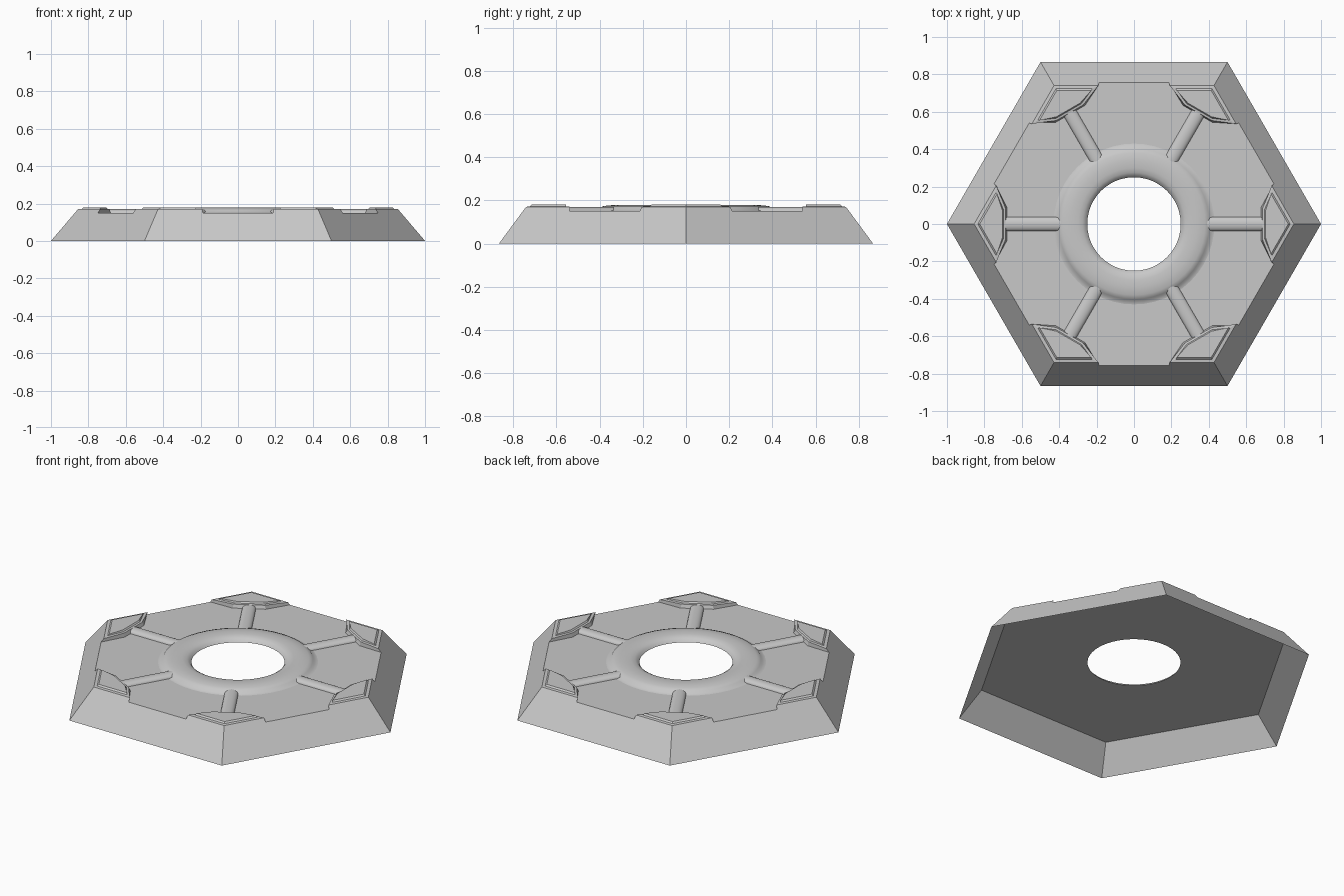
import bpy, bmesh
from math import cos, sin, pi, radians, sqrt
from mathutils import Matrix

cube = bpy.data.objects.get("Cube")
if cube:
    bpy.data.objects.remove(cube, do_unlink=True)

grey = bpy.data.materials.new("plain grey")
grey.use_nodes = True
grey.diffuse_color = (0.58, 0.58, 0.58, 1)
grey.node_tree.nodes["Principled BSDF"].inputs["Base Color"].default_value = (0.58, 0.58, 0.58, 1)

DECK = 0.15          # deck height
SLOPE = 0.853        # how fast the hexagon radius shrinks with height
SEGS = 48


def loft(name, rows, closed=True, cap=False, smooth=False, turn=0):
    """Skin a list of point rows into one surface."""
    bm = bmesh.new()
    loops = [[bm.verts.new(p) for p in row] for row in rows]
    n = len(rows[0])
    for a, b in zip(loops, loops[1:]):
        for i in range(n if closed else n - 1):
            j = (i + 1) % n
            bm.faces.new((a[i], a[j], b[j], b[i])).smooth = smooth
    if cap:
        bm.faces.new(loops[-1])
    bmesh.ops.rotate(bm, verts=bm.verts, matrix=Matrix.Rotation(turn, 3, 'Z'))
    mesh = bpy.data.meshes.new(name)
    bm.to_mesh(mesh)
    bm.free()
    mesh.materials.append(grey)
    obj = bpy.data.objects.new(name, mesh)
    bpy.context.collection.objects.link(obj)
    return obj


def circle(r, z):
    return [(r * cos(2 * pi * i / SEGS), r * sin(2 * pi * i / SEGS), z) for i in range(SEGS)]


def hexagon(z):
    """Hexagon row at height z, sampled at the same angles as circle()."""
    row = []
    for i in range(SEGS):
        a = 2 * pi * i / SEGS
        r = (1 - SLOPE * z) * cos(pi / 6) / cos(a % (pi / 3) - pi / 6)
        row.append((r * cos(a), r * sin(a), z))
    return row


# Open-bottomed shell: sloped sides and deck with a round hole
loft("hexagon_shell", [hexagon(0), hexagon(DECK), circle(0.25, DECK)])

# Rounded ring around the hole
ring = [(0.43, 0.15), (0.412, 0.154), (0.403, 0.165), (0.38, 0.174), (0.34, 0.178),
        (0.30, 0.177), (0.275, 0.172), (0.26, 0.163), (0.25, 0.15)]
loft("centre_ring", [circle(r, z) for r, z in ring], smooth=True)


def corner_row(z, tip, arm, inner_x, inner_y):
    """Five-sided outline pointing along +x, its outer sides parallel to the hexagon."""
    ax = tip - arm / sqrt(3)
    return [(tip, 0, z), (ax, arm, z), (inner_x, inner_y, z),
            (inner_x, -inner_y, z), (ax, -arm, z)]


# Stepped corner blocks and half-round spokes
block = [corner_row(DECK, 1 - SLOPE * DECK, 0.215, 0.68, 0.09),
         corner_row(0.17, 1 - SLOPE * 0.17, 0.205, 0.687, 0.083),
         corner_row(0.172, 0.835, 0.168, 0.698, 0.078),
         corner_row(0.18, 0.825, 0.16, 0.704, 0.073)]
spoke = [[(x, 0.037 * cos(pi * i / 10), DECK + 0.02 * sin(pi * i / 10)) for i in range(11)]
         for x in (0.39, 0.69)]
for k in range(6):
    turn = radians(60 * k)
    loft(f"corner_block_{k + 1}", block, cap=True, turn=turn)
    loft(f"spoke_{k + 1}", spoke, closed=False, smooth=True, turn=turn)
